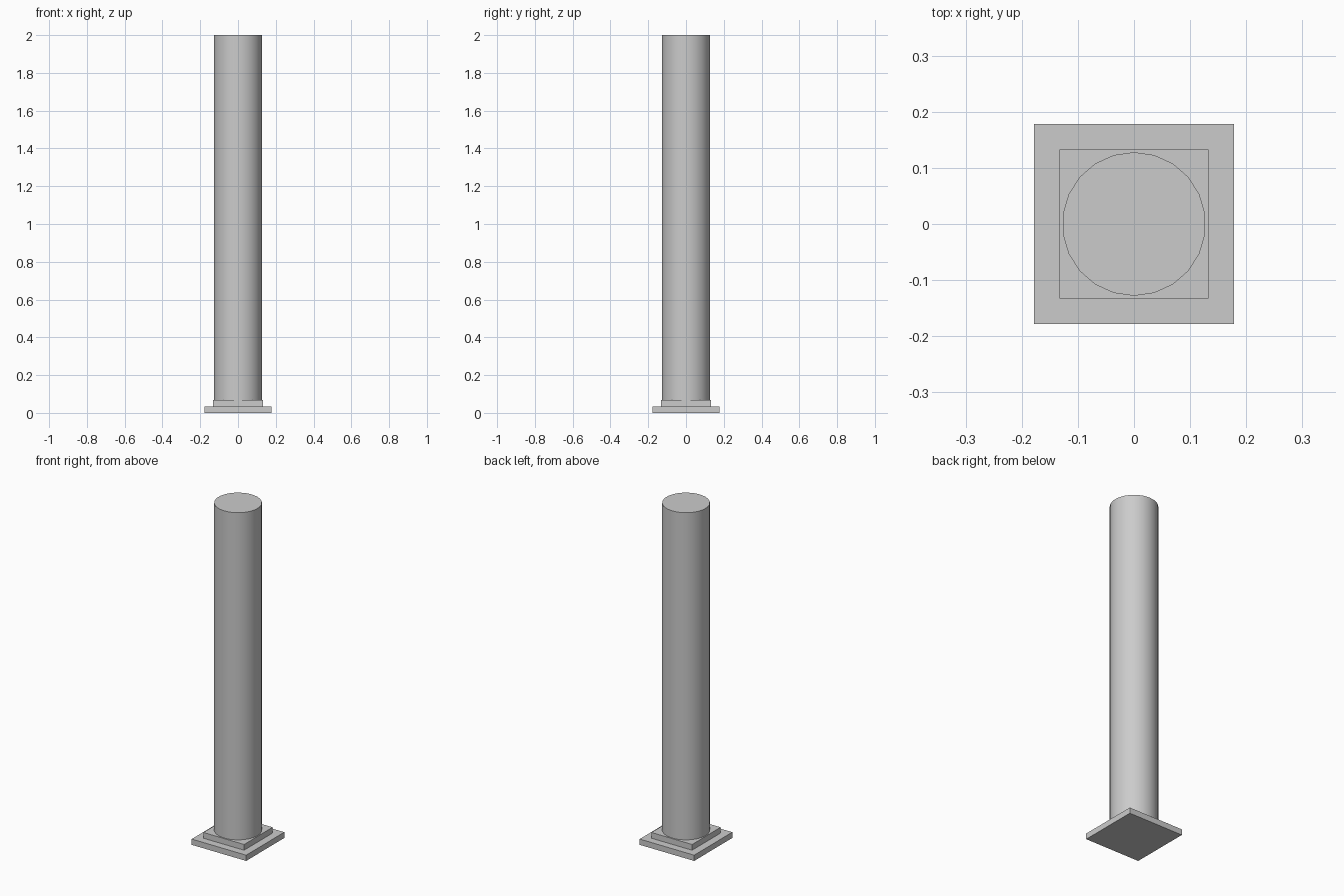
import bpy, math

if "Cube" in bpy.data.objects:
    bpy.data.objects.remove(bpy.data.objects["Cube"])

stone = bpy.data.materials.new("grey_stone")
stone.diffuse_color = (0.6, 0.6, 0.6, 1)
stone.use_nodes = True
stone.node_tree.nodes["Principled BSDF"].inputs["Base Color"].default_value = stone.diffuse_color


def finish(name):
    ob = bpy.context.object
    ob.name = name
    ob.data.materials.append(stone)
    return ob


def slab(name, side, z0, z1):
    bpy.ops.mesh.primitive_cube_add(size=1, location=(0, 0, (z0 + z1) / 2))
    ob = finish(name)
    ob.scale = (side, side, z1 - z0)
    bpy.ops.object.transform_apply(location=False, rotation=False, scale=True)


def drum(name, radius, z0, z1, sides=22):
    bpy.ops.mesh.primitive_cylinder_add(vertices=sides, radius=radius, depth=z1 - z0,
                                        location=(0, 0, (z0 + z1) / 2))
    finish(name)
    bpy.ops.object.shade_smooth_by_angle(angle=math.radians(30))


# stepped square base
slab("base_plate", 0.356, 0, 0.034)
slab("plinth", 0.266, 0.034, 0.068)

# round shaft
drum("shaft", 0.128, 0.068, 2.0)
